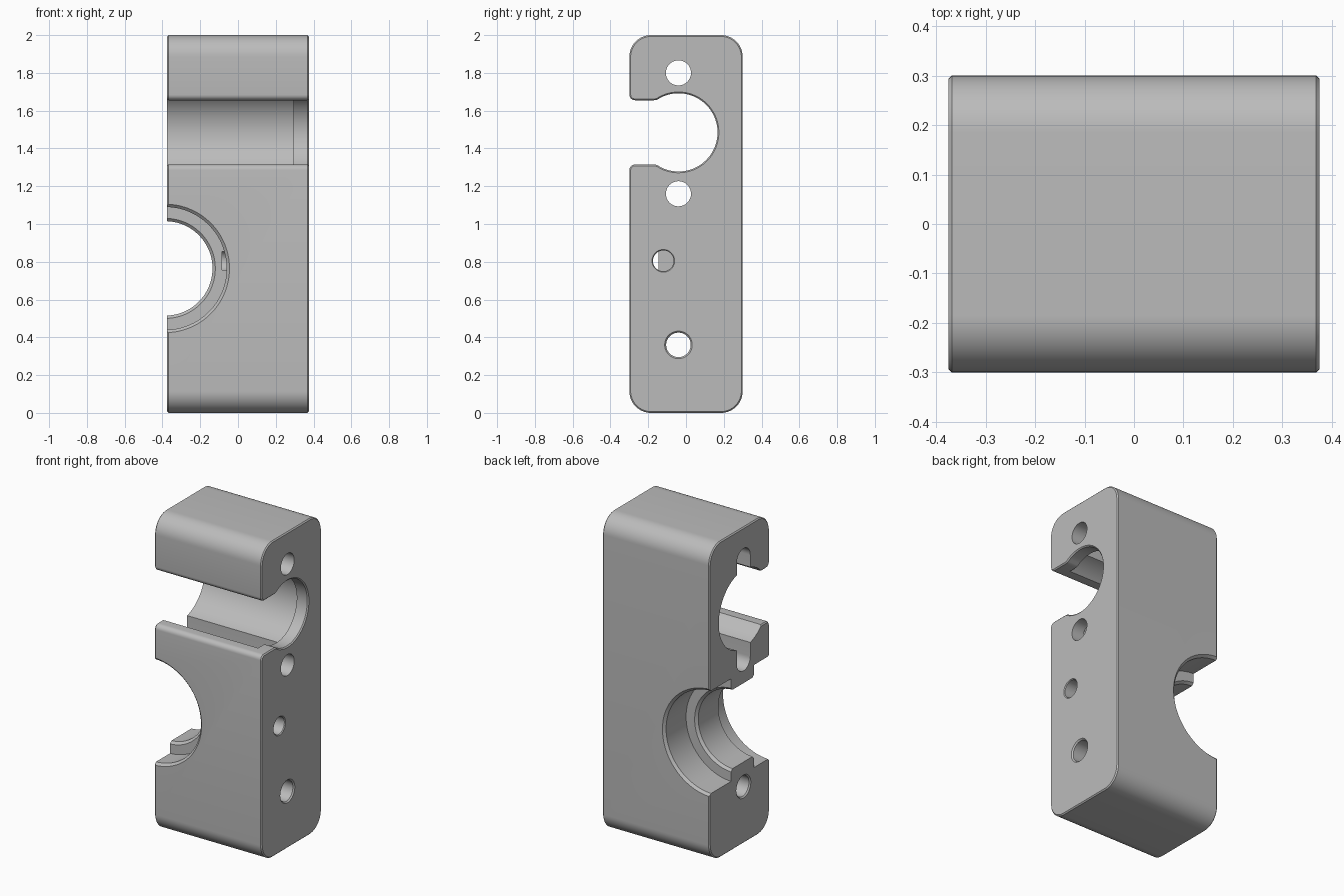
import bpy, bmesh, math
from mathutils import Vector

if "Cube" in bpy.data.objects:
    bpy.data.objects.remove(bpy.data.objects["Cube"])

HX = 0.375                      # half width along x
CY, CZ, R = -0.04, 1.485, 0.207  # clamp bore centre and lip radius
MOUTH = 0.17                    # half height of the clamp mouth

grey = bpy.data.materials.new("machined grey")
grey.diffuse_color = (0.5, 0.5, 0.5, 1)
grey.use_nodes = True
grey.node_tree.nodes["Principled BSDF"].inputs["Base Color"].default_value = grey.diffuse_color


def fillet(prev, p, nxt, r, n):
    """Arc replacing corner p, as a list of 2D points."""
    p = Vector(p)
    a, b = (Vector(prev) - p).normalized(), (Vector(nxt) - p).normalized()
    half = a.angle(b) / 2
    t = r / math.tan(half)
    c = p + (a + b).normalized() * (r / math.sin(half))
    u, v = p + a * t - c, p + b * t - c
    w = u.angle(v)
    return [c + (u * math.sin((1 - i / n) * w) + v * math.sin(i / n * w)) / math.sin(w)
            for i in range(n + 1)]


def make_object(name, bm):
    bmesh.ops.recalc_face_normals(bm, faces=bm.faces)
    mesh = bpy.data.meshes.new(name)
    bm.to_mesh(mesh)
    bm.free()
    mesh.materials.append(grey)
    ob = bpy.data.objects.new(name, mesh)
    bpy.context.collection.objects.link(ob)
    return ob


def prism(name, pts, x0, x1, chamfer=0):
    """Extrude a (y, z) outline along x, with optional end chamfers."""
    bm = bmesh.new()
    ends = [[bm.verts.new((x, y, z)) for y, z in pts] for x in (x0, x1)]
    n = len(pts)
    caps = [bm.faces.new(e) for e in ends]
    for i in range(n):
        j = (i + 1) % n
        bm.faces.new((ends[0][i], ends[0][j], ends[1][j], ends[1][i]))
    bmesh.ops.recalc_face_normals(bm, faces=bm.faces)
    if chamfer:
        edges = list({e for f in caps for e in f.edges})
        bmesh.ops.bevel(bm, geom=edges, offset=chamfer, segments=1, affect='EDGES')
    return make_object(name, bm)


def lathe(name, profile, axis, centre, n=96):
    """Solid of revolution from (position, radius) pairs along x or y."""
    bm = bmesh.new()
    rings = []
    for t, r in profile:
        ring = []
        for i in range(n):
            a = 2 * math.pi * (i + 0.5) / n
            u, z = r * math.cos(a), centre[1] + r * math.sin(a)
            ring.append(bm.verts.new((t, centre[0] + u, z) if axis == 'x'
                                     else (centre[0] + u, t, z)))
        rings.append(ring)
    for a, b in zip(rings, rings[1:]):
        for i in range(n):
            j = (i + 1) % n
            bm.faces.new((a[i], a[j], b[j], b[i]))
    bm.faces.new(rings[0])
    bm.faces.new(rings[-1])
    return make_object(name, bm)


# Block outline: rounded rectangle with a C-shaped clamp opening at the front
corner = [(-0.3, 0), (0.3, 0), (0.3, 2), (-0.3, 2)]
outline = []
for k in range(4):
    outline += fillet(corner[k - 1], corner[k], corner[(k + 1) % 4], 0.115, 14)
zt, zb = CZ + MOUTH, CZ - MOUTH
outline += fillet((-0.3, 2), (-0.3, zt), (0, zt), 0.03, 6)
start = math.pi - math.asin(MOUTH / R)
steps = 64
arc = [(CY + R * math.cos(start + (-2 * start) * i / steps),
        CZ + R * math.sin(start + (-2 * start) * i / steps)) for i in range(steps + 1)]
outline += fillet((-0.3, zt), arc[0], arc[3], 0.05, 4) + arc[2:-2]
outline += fillet(arc[-4], arc[-1], (-0.3, zb), 0.05, 4)
outline += fillet((0, zb), (-0.3, zb), (-0.3, 0), 0.03, 6)
block = prism("clamp_block", outline, -HX, HX, 0.007)

cutters = []
# Wide part of the clamp bore, leaving a thin lip on the right
cutters.append(lathe("clamp_bore", [(-0.5, 0.248), (0.295, 0.248)], 'x', (CY, CZ)))

# Slot joining both clamp screw holes to the bore behind the lip
w = 0.0675
slot = [(CY + w * math.cos(math.pi * i / 24), 1.8 + w * math.sin(math.pi * i / 24))
        for i in range(25)]
slot += [(2 * CY - y, 2.96 - z) for y, z in slot]
cutters.append(prism("screw_slot", slot, -0.5, 0.295))

# Clamp screw holes
for z in (1.8, 1.16):
    cutters.append(lathe("screw_hole", [(-0.5, 0.0665), (0.5, 0.0665)], 'x', (CY, z), 48))

# Lower through hole with chamfered mouths
cutters.append(lathe("lower_hole", [(-0.4, 0.098), (-0.367, 0.065), (0.367, 0.065),
                                    (0.4, 0.098)], 'x', (CY, 0.36), 48))

# Half-round seat with a lip between two counterbores
cutters.append(lathe("round_seat", [(-0.32, 0.36), (-0.285, 0.325), (-0.145, 0.325),
                                    (-0.145, 0.265), (-0.13, 0.25), (0.07, 0.25),
                                    (0.085, 0.265), (0.085, 0.325), (0.285, 0.325),
                                    (0.32, 0.36)], 'y', (-0.385, 0.765)))

# Small side hole breaking into the front counterbore
cutters.append(lathe("side_hole", [(-0.085, 0.055), (0.37, 0.055), (0.4, 0.085)],
                     'x', (-0.12, 0.805), 48))

# Cut everything out of the block
bpy.context.view_layer.objects.active = block
block.select_set(True)
for c in cutters:
    c.hide_render = True
    m = block.modifiers.new(c.name, 'BOOLEAN')
    m.operation, m.solver, m.object = 'DIFFERENCE', 'EXACT', c
    bpy.ops.object.modifier_apply(modifier=m.name)
for c in cutters:
    bpy.data.objects.remove(c)
bpy.ops.object.shade_smooth_by_angle(angle=math.radians(25))
